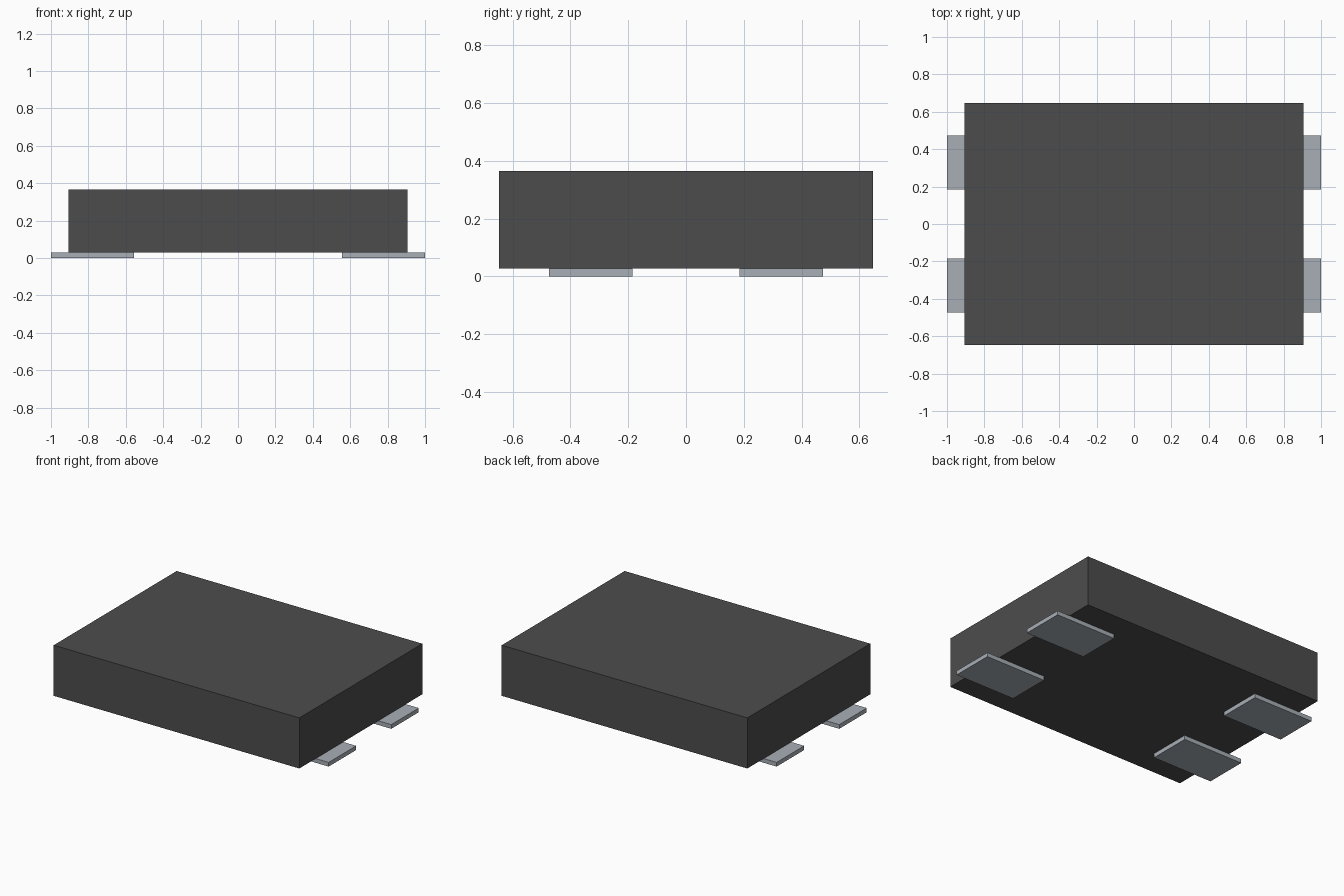
import bpy
import bmesh
from mathutils import Vector

cube = bpy.data.objects.get("Cube")
if cube:
    bpy.data.objects.remove(cube, do_unlink=True)


def make_material(name, color):
    mat = bpy.data.materials.new(name)
    mat.use_nodes = True
    mat.diffuse_color = (*color, 1)
    bsdf = next(n for n in mat.node_tree.nodes if n.type == "BSDF_PRINCIPLED")
    bsdf.inputs["Base Color"].default_value = (*color, 1)
    return mat


def make_box(name, low, high, mat):
    """Flat-shaded box between two opposite corners, origin at its centre."""
    low, high = Vector(low), Vector(high)
    mesh = bpy.data.meshes.new(name)
    bm = bmesh.new()
    bmesh.ops.create_cube(bm, size=1)
    bmesh.ops.scale(bm, vec=high - low, verts=bm.verts)
    bm.to_mesh(mesh)
    bm.free()
    mesh.materials.append(mat)
    obj = bpy.data.objects.new(name, mesh)
    obj.location = (low + high) / 2
    bpy.context.collection.objects.link(obj)
    return obj


charcoal = make_material("charcoal plastic", (0.073, 0.073, 0.073))
silver = make_material("silver metal", (0.39, 0.43, 0.47))

PAD_TOP = 0.028

# Rectangular package body
make_box("package_body", (-0.905, -0.647, PAD_TOP), (0.905, 0.647, 0.365), charcoal)

# Four contact pads, tucked under the body and sticking out at the sides
for side, sx in (("left", 1), ("right", -1)):
    for end, sy in (("front", -1), ("back", 1)):
        xs = sorted((sx * 0.555, sx * 1.0))
        ys = sorted((sy * 0.185, sy * 0.474))
        make_box(f"{end}_{side}_contact_pad",
                 (xs[0], ys[0], 0), (xs[1], ys[1], PAD_TOP), silver)
